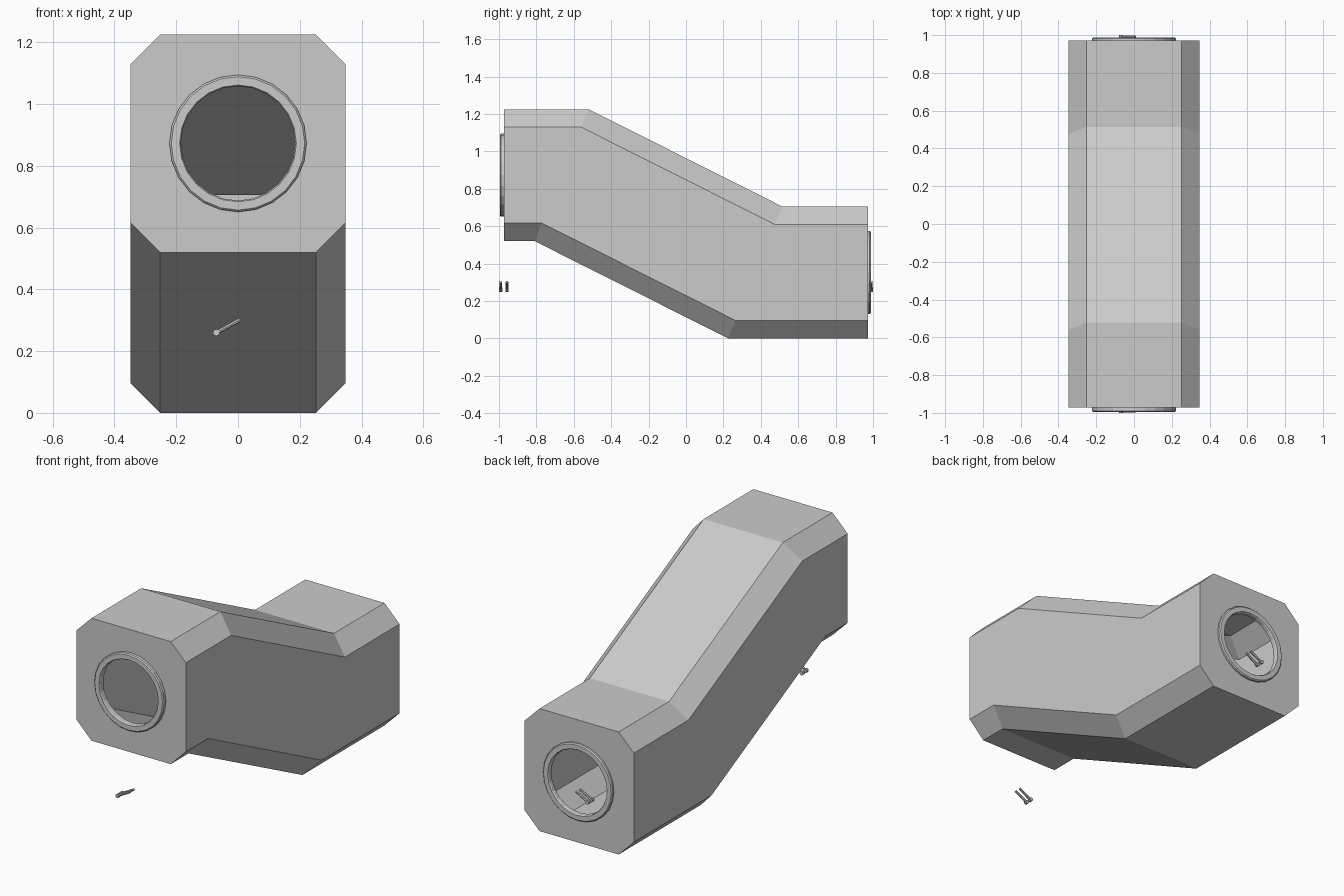
import bpy, bmesh, math
from mathutils import Vector

if "Cube" in bpy.data.objects:
    bpy.data.objects.remove(bpy.data.objects["Cube"])

SIDES = 24
grey = bpy.data.materials.new("pale_grey")
grey.diffuse_color = (0.6, 0.6, 0.6, 1)
grey.use_nodes = True
grey.node_tree.nodes["Principled BSDF"].inputs["Base Color"].default_value = grey.diffuse_color


def finish(name, bm):
    bmesh.ops.recalc_face_normals(bm, faces=bm.faces)
    mesh = bpy.data.meshes.new(name)
    bm.to_mesh(mesh)
    bm.free()
    mesh.materials.append(grey)
    obj = bpy.data.objects.new(name, mesh)
    bpy.context.collection.objects.link(obj)
    return obj


def loop_edges(bm, verts):
    return [bm.edges.new((verts[i], verts[(i + 1) % len(verts)])) for i in range(len(verts))]


# Duct shell: octagonal section swept along a dropped path with mitred bends
W, H, C = 0.348, 0.3525, 0.096
octagon = [(-W + C, -H), (W - C, -H), (W, -H + C), (W, H - C),
           (W - C, H), (-W + C, H), (-W, H - C), (-W, -H + C)]
# y, z of the section centre and the lean of the mitre
path = [(-0.972, 0.8725, 0), (-0.665, 0.8725, 0.41), (0.37, 0.3525, 0.41), (0.972, 0.3525, 0)]
bm = bmesh.new()
rings = [[bm.verts.new((x, y + lean * z, cz + z)) for x, z in octagon] for y, cz, lean in path]
for a, b in zip(rings, rings[1:]):
    for i in range(8):
        j = (i + 1) % 8
        bm.faces.new((a[i], a[j], b[j], b[i]))
# End walls with round openings
for ring, (y, cz, _) in ((rings[0], path[0]), (rings[-1], path[-1])):
    hole = [bm.verts.new((0.2 * math.cos(t), y, cz + 0.2 * math.sin(t)))
            for t in (2 * math.pi * k / SIDES for k in range(SIDES))]
    edges = [bm.edges.get((ring[i], ring[(i + 1) % 8])) for i in range(8)] + loop_edges(bm, hole)
    bmesh.ops.triangle_fill(bm, use_beauty=True, edges=edges)
finish("duct_shell", bm)


# Collar rings: closed profile (radius, outward offset) turned around y
def collar(name, y, cz, out, depth):
    prof = [(0.185, -0.012), (0.222, -0.012), (0.222, depth - 0.006),
            (0.216, depth), (0.189, depth), (0.185, depth - 0.006)]
    bm = bmesh.new()
    loops = []
    for k in range(SIDES):
        t = 2 * math.pi * k / SIDES
        loops.append([bm.verts.new((r * math.cos(t), y + out * o, cz + r * math.sin(t))) for r, o in prof])
    for k in range(SIDES):
        a, b = loops[k], loops[(k + 1) % SIDES]
        for i in range(len(prof)):
            j = (i + 1) % len(prof)
            bm.faces.new((a[i], a[j], b[j], b[i]))
    finish(name, bm)


collar("front_collar", -0.972, 0.8725, -1, 0.023)
collar("back_collar", 0.972, 0.3525, 1, 0.016)


# Small paired latch bars, each with a pivot at its lower end
def add_rod(bm, p, q, radius, sides):
    p, q = Vector(p), Vector(q)
    rot = (q - p).to_track_quat('Z', 'Y').to_matrix().to_4x4()
    rot.translation = (p + q) / 2
    bmesh.ops.create_cone(bm, cap_ends=True, segments=sides, radius1=radius, radius2=radius,
                          depth=(q - p).length, matrix=rot)


for name, s in (("front_latch", -1), ("back_latch", 1)):
    bm = bmesh.new()
    for y in (0.991, 0.957):
        add_rod(bm, (-0.07, s * y, 0.26), (0.007, s * y, 0.302), 0.007, 8)
        add_rod(bm, (-0.07, s * (y - 0.009), 0.26), (-0.07, s * (y + 0.009), 0.26), 0.011, 10)
    finish(name, bm)
